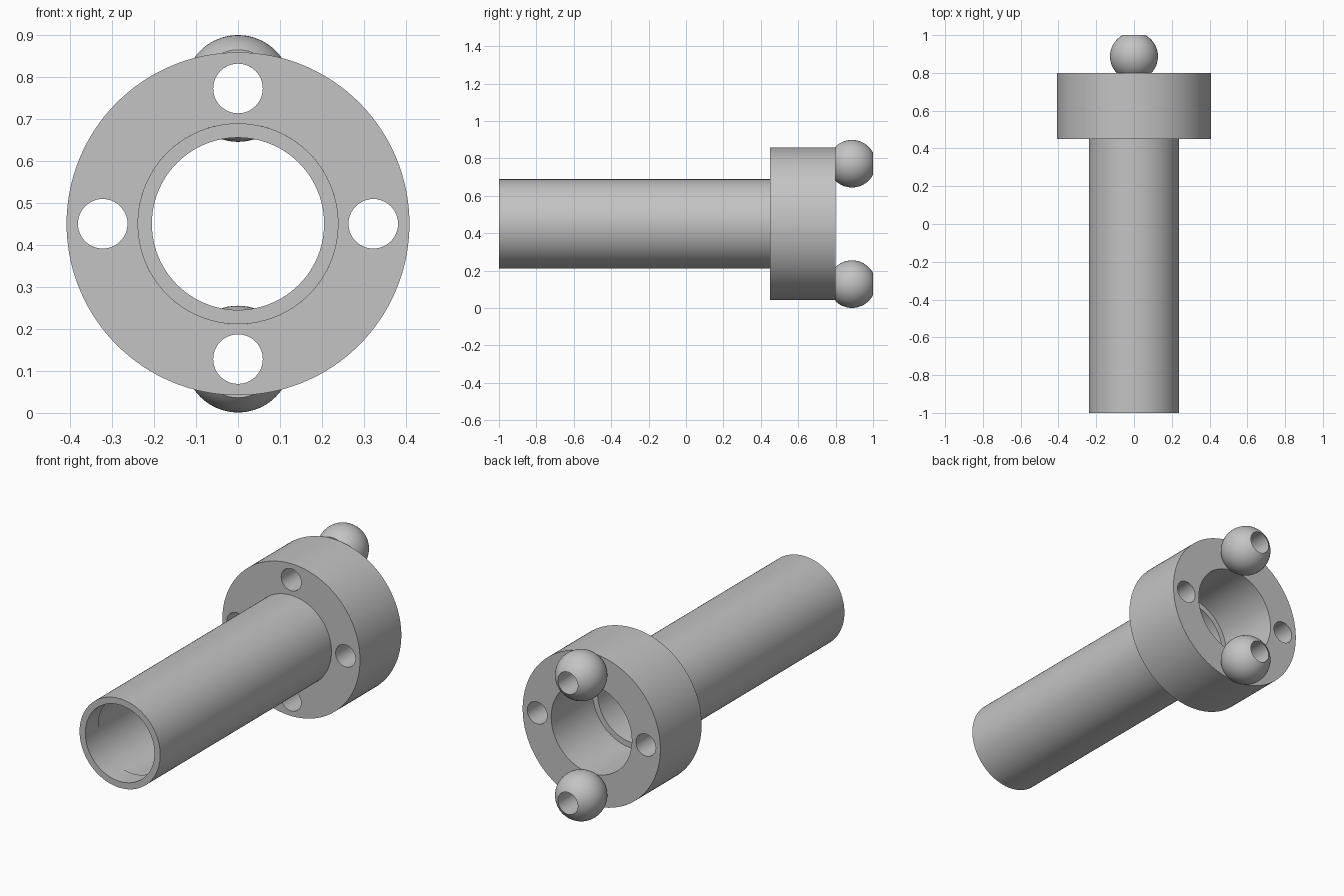
import bpy, bmesh, math
from mathutils import Matrix, Vector

if "Cube" in bpy.data.objects:
    bpy.data.objects.remove(bpy.data.objects["Cube"], do_unlink=True)

AXIS_Z = 0.45                    # height of the main axis
TUBE_R, BORE_R = 0.239, 0.205
FLANGE_R, FLANGE_FRONT, FLANGE_BACK = 0.408, 0.45, 0.80
HOLE_R, HOLE_CIRCLE = 0.059, 0.322
BALL_R = 0.127

grey = bpy.data.materials.new("plain grey")
grey.use_nodes = True
grey.diffuse_color = (0.55, 0.55, 0.55, 1)
grey.node_tree.nodes["Principled BSDF"].inputs["Base Color"].default_value = grey.diffuse_color


def lathe(name, profile, x=0.0, z=AXIS_Z, sides=96):
    """Spin a closed (radius, y) profile around an axis parallel to y."""
    bm = bmesh.new()
    rings = []
    for i in range(sides):
        a = 2 * math.pi * i / sides
        rings.append([bm.verts.new((r * math.cos(a), y, r * math.sin(a))) for r, y in profile])
    n = len(profile)
    for i in range(sides):
        a, b = rings[i], rings[(i + 1) % sides]
        for j in range(n):
            k = (j + 1) % n
            bm.faces.new((a[j], a[k], b[k], b[j]))
    bmesh.ops.recalc_face_normals(bm, faces=bm.faces)
    mesh = bpy.data.meshes.new(name)
    bm.to_mesh(mesh)
    bm.free()
    mesh.materials.append(grey)
    obj = bpy.data.objects.new(name, mesh)
    obj.location = (x, 0, z)
    bpy.context.collection.objects.link(obj)
    return obj


def activate(obj):
    bpy.ops.object.select_all(action='DESELECT')
    obj.select_set(True)
    bpy.context.view_layer.objects.active = obj


def smooth(obj):
    activate(obj)
    bpy.ops.object.shade_smooth_by_angle(angle=math.radians(30))


# Long hollow tube with a slightly narrower lip at its front end
tube = lathe("tube", [
    (BORE_R, -1.0), (TUBE_R, -1.0), (TUBE_R, FLANGE_FRONT),
    (BORE_R + 0.004, FLANGE_FRONT), (BORE_R + 0.004, -0.89), (BORE_R, -0.89)])

# Thick flange with a wide bore
flange = lathe("flange", [
    (TUBE_R, FLANGE_FRONT), (FLANGE_R, FLANGE_FRONT),
    (FLANGE_R, FLANGE_BACK), (TUBE_R, FLANGE_BACK)], sides=128)

# Four holes drilled through the flange
bm = bmesh.new()
for i in range(4):
    a = i * math.pi / 2
    centre = Vector((HOLE_CIRCLE * math.cos(a), (FLANGE_FRONT + FLANGE_BACK) / 2,
                     HOLE_CIRCLE * math.sin(a)))
    bmesh.ops.create_cone(bm, cap_ends=True, segments=48, radius1=HOLE_R, radius2=HOLE_R, depth=0.5,
                          matrix=Matrix.Translation(centre) @ Matrix.Rotation(math.pi / 2, 4, 'X'))
cutter_mesh = bpy.data.meshes.new("hole_cutter")
bm.to_mesh(cutter_mesh)
bm.free()
cutter_mesh.materials.append(grey)
cutter = bpy.data.objects.new("hole_cutter", cutter_mesh)
cutter.location.z = AXIS_Z
cutter.hide_render = True
bpy.context.collection.objects.link(cutter)
drill = flange.modifiers.new("holes", 'BOOLEAN')
drill.operation = 'DIFFERENCE'
drill.solver = 'EXACT'
drill.object = cutter
activate(flange)
bpy.ops.object.modifier_apply(modifier=drill.name)
bpy.data.objects.remove(cutter, do_unlink=True)

# Drilled balls sitting on the flange, cut flat where they meet it
tip = math.acos(HOLE_R / BALL_R)             # latitude where the hole leaves the ball
ball_y = 1.0 - BALL_R * math.sin(tip)
base = math.asin((FLANGE_BACK - ball_y) / BALL_R)
steps = 24
arc = []
for i in range(steps + 1):
    t = base + (tip - base) * i / steps
    arc.append((BALL_R * math.cos(t), ball_y + BALL_R * math.sin(t)))
balls = [lathe(name, [(HOLE_R, FLANGE_BACK)] + arc, z=AXIS_Z + side * HOLE_CIRCLE, sides=64)
         for name, side in (("upper_ball", 1), ("lower_ball", -1))]

for obj in [tube, flange] + balls:
    smooth(obj)
